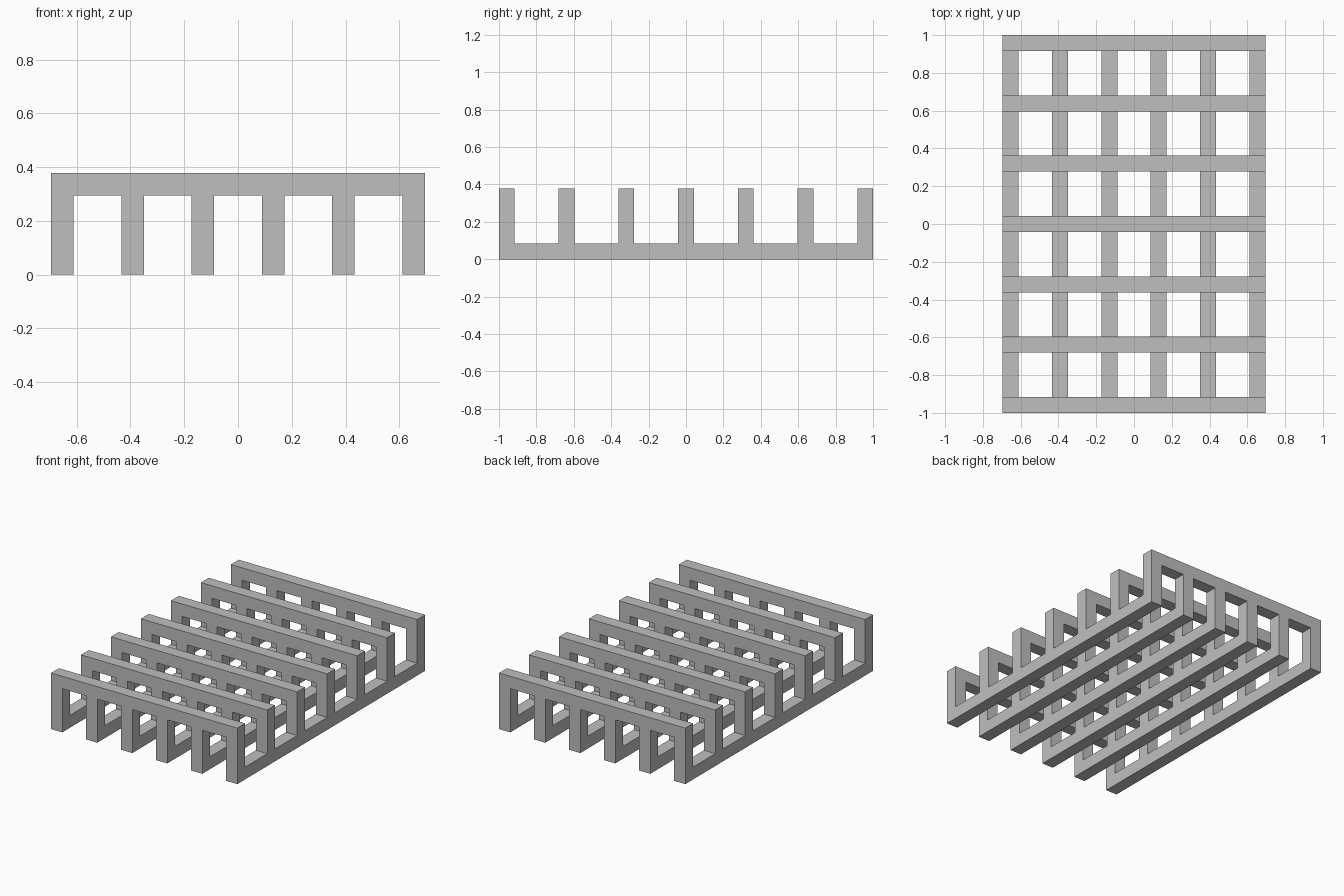
import bpy
import bmesh

default_cube = bpy.data.objects.get("Cube")
if default_cube:
    bpy.data.objects.remove(default_cube, do_unlink=True)

# Overall sizes
WIDTH, DEPTH, HEIGHT, BAR = 1.39, 2.0, 0.378, 0.084
RAILS, BEAMS = 6, 7

grey = bpy.data.materials.new("light_grey")
grey.use_nodes = True
colour = (0.522, 0.522, 0.522, 1)
grey.diffuse_color = colour
grey.node_tree.nodes["Principled BSDF"].inputs["Base Color"].default_value = colour


def spread(count, length):
    """Evenly spaced bar centres whose outer edges span the length."""
    reach = length - BAR
    return [reach * (i / (count - 1) - 0.5) for i in range(count)]


def bar(name, size, location, open_ends=False):
    """Flat-sided bar; open ends avoid hidden faces where it meets others."""
    bm = bmesh.new()
    bmesh.ops.create_cube(bm, size=1)
    bmesh.ops.scale(bm, vec=size, verts=bm.verts)
    if open_ends:
        ends = [f for f in bm.faces if abs(f.normal.z) > 0.5]
        bmesh.ops.delete(bm, geom=ends, context="FACES_ONLY")
    mesh = bpy.data.meshes.new(name)
    bm.to_mesh(mesh)
    bm.free()
    mesh.materials.append(grey)
    obj = bpy.data.objects.new(name, mesh)
    obj.location = location
    bpy.context.collection.objects.link(obj)


xs, ys = spread(RAILS, WIDTH), spread(BEAMS, DEPTH)

# Bottom rails running front to back
for i, x in enumerate(xs, 1):
    bar(f"bottom_rail_{i}", (BAR, DEPTH, BAR), (x, 0, BAR / 2))

# Top beams running side to side
for j, y in enumerate(ys, 1):
    bar(f"top_beam_{j}", (WIDTH, BAR, BAR), (0, y, HEIGHT - BAR / 2))

# Posts joining each rail to each beam
for i, x in enumerate(xs, 1):
    for j, y in enumerate(ys, 1):
        bar(f"post_{i}_{j}", (BAR, BAR, HEIGHT - 2 * BAR), (x, y, HEIGHT / 2), True)
